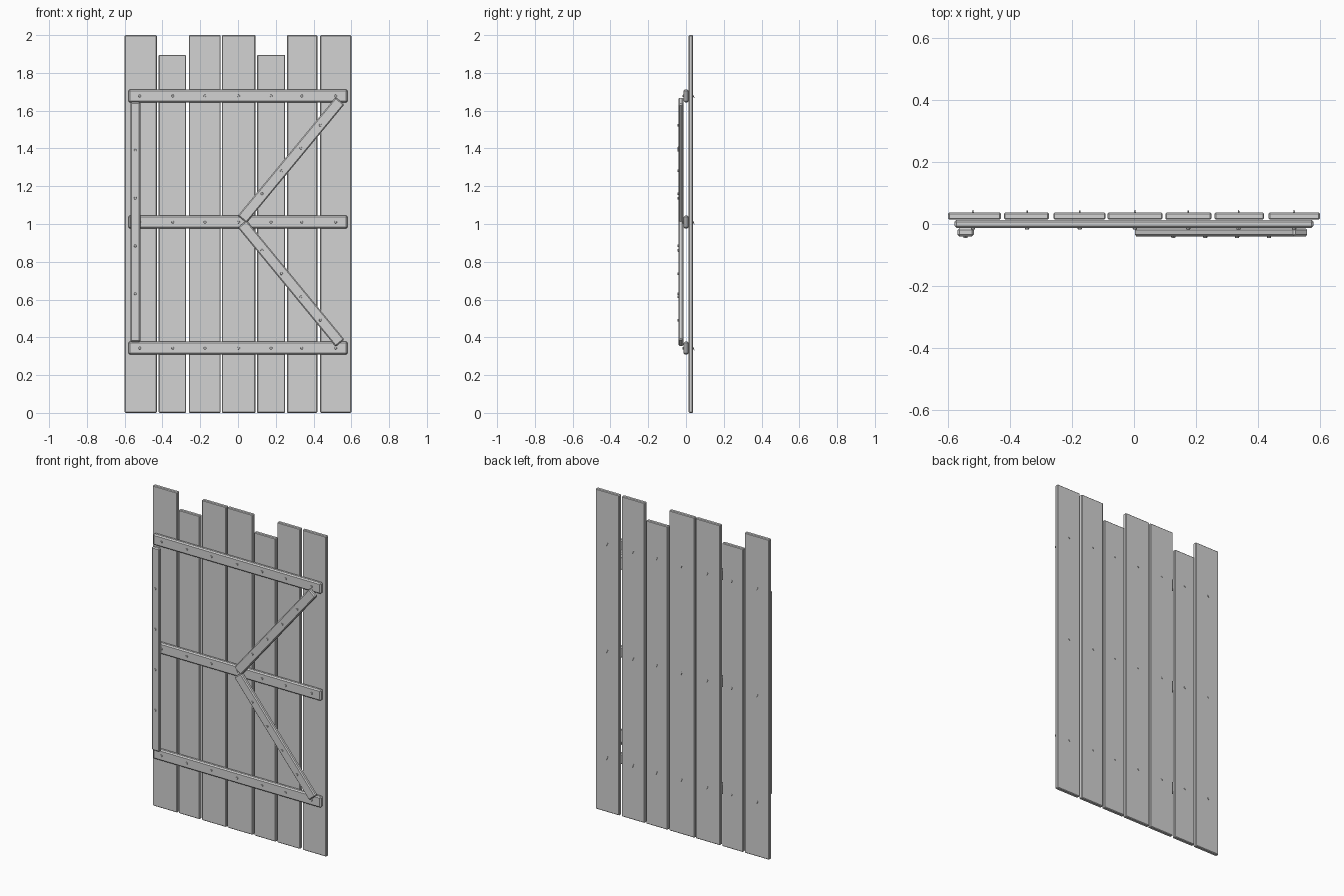
import bpy
import bmesh
import math
from mathutils import Vector, Matrix

cube = bpy.data.objects.get("Cube")
if cube:
    bpy.data.objects.remove(cube, do_unlink=True)

GREY = (0.65, 0.65, 0.65, 1.0)
mat = bpy.data.materials.new("plain grey")
mat.use_nodes = True
mat.diffuse_color = GREY
mat.node_tree.nodes["Principled BSDF"].inputs["Base Color"].default_value = GREY


def add_object(name, bm):
    mesh = bpy.data.meshes.new(name)
    bm.to_mesh(mesh)
    bm.free()
    mesh.materials.append(mat)
    obj = bpy.data.objects.new(name, mesh)
    bpy.context.collection.objects.link(obj)
    return obj


def board(name, size, centre, bevel, angle=0.0):
    """A straight timber with chamfered edges, turned in the door plane."""
    bm = bmesh.new()
    bmesh.ops.create_cube(bm, size=1.0)
    bmesh.ops.scale(bm, vec=size, verts=bm.verts)
    obj = add_object(name, bm)
    obj.location = centre
    obj.rotation_euler.y = -angle
    mod = obj.modifiers.new("chamfer", 'BEVEL')
    mod.width = bevel
    mod.segments = 1
    return obj


def span(name, x, y, z, bevel):
    size = [b - a for a, b in (x, y, z)]
    centre = [(a + b) / 2 for a, b in (x, y, z)]
    return board(name, size, centre, bevel)


def pin(bm, start, end, r1, r2):
    """A round, possibly tapered pin between two points."""
    start, end = Vector(start), Vector(end)
    axis = end - start
    turn = axis.to_track_quat('Z', 'Y').to_matrix().to_4x4()
    bmesh.ops.create_cone(bm, cap_ends=True, segments=8, radius1=r1, radius2=r2,
                          depth=axis.length,
                          matrix=Matrix.Translation((start + end) / 2) @ turn)


# Upright planks, two of them shorter
FULL, SHORT = 2.0, 1.895
planks = [(-0.60, -0.43, FULL), (-0.42, -0.275, SHORT), (-0.26, -0.092, FULL),
          (-0.085, 0.092, FULL), (0.101, 0.25, SHORT), (0.26, 0.42, FULL),
          (0.435, 0.60, FULL)]
for i, (x0, x1, top) in enumerate(planks):
    span(f"plank_{i + 1}", (x0, x1), (0.014, 0.037), (0, top), 0.004)

# Horizontal rails
rails = {"bottom_rail": 0.343, "middle_rail": 1.01, "top_rail": 1.678}
for name, z in rails.items():
    span(name, (-0.58, 0.58), (-0.013, 0.0135), (z - 0.034, z + 0.034), 0.007)

# Side post between the outer rails
span("side_post", (-0.57, -0.517), (-0.04, -0.0135), (0.376, 1.645), 0.006)

# Diagonal braces
brace_ends = {"upper_brace": ((0.022, 1.025), (0.54, 1.652)),
              "lower_brace": ((0.022, 1.0), (0.54, 0.37))}
for name, ((x0, z0), (x1, z1)) in brace_ends.items():
    dx, dz = x1 - x0, z1 - z0
    board(name, (math.hypot(dx, dz), 0.026, 0.06),
          ((x0 + x1) / 2, -0.027, (z0 + z1) / 2), 0.006, math.atan2(dz, dx))

# Nail heads on the rails, with bent points at the back
heads, points = bmesh.new(), bmesh.new()
for z in rails.values():
    for x in (-0.52, -0.345, -0.175, 0.003, 0.175, 0.338, 0.517):
        pin(heads, (x, -0.01, z), (x, -0.018, z), 0.008, 0.006)
        pin(points, (x, 0.03, z + 0.012), (x, 0.045, z - 0.012), 0.005, 0.001)

# Nail heads on the post and braces
spots = [(-0.544, 1.39 - 0.253 * i) for i in range(4)]
for i in range(4):
    x = 0.127 + 0.103 * i
    spots += [(x, 1.16 + 0.121 * i), (x, 0.86 - 0.123 * i)]
for x, z in spots:
    pin(heads, (x, -0.037, z), (x, -0.045, z), 0.008, 0.006)
add_object("nail_heads", heads)
add_object("nail_points", points)
